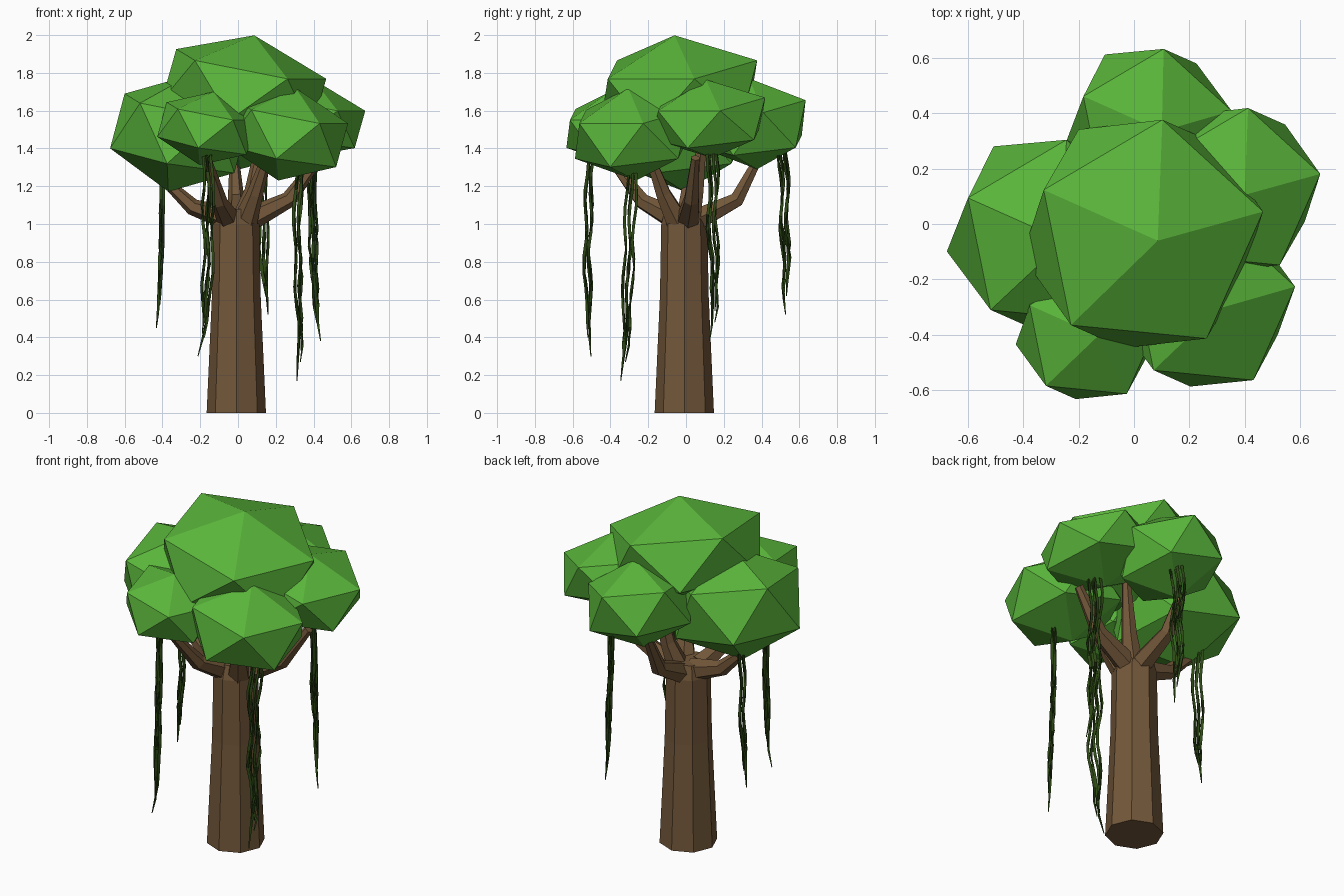
import bpy, bmesh, math, random
from mathutils import Vector

if "Cube" in bpy.data.objects:
    bpy.data.objects.remove(bpy.data.objects["Cube"])

random.seed(4)


def material(name, rgb):
    m = bpy.data.materials.new(name)
    m.diffuse_color = (*rgb, 1)
    m.use_nodes = True
    m.node_tree.nodes["Principled BSDF"].inputs["Base Color"].default_value = m.diffuse_color
    return m


BARK = material("bark brown", (0.17, 0.096, 0.042))
LEAF = material("leaf green", (0.101, 0.462, 0.043))
VINE = material("vine dark green", (0.025, 0.065, 0.007))


def finish(bm, name, mat):
    bmesh.ops.recalc_face_normals(bm, faces=bm.faces[:])
    me = bpy.data.meshes.new(name)
    bm.to_mesh(me)
    bm.free()
    me.materials.append(mat)
    ob = bpy.data.objects.new(name, me)
    bpy.context.collection.objects.link(ob)
    return ob


def add_tube(bm, points, radii, sides, spin=0.0):
    """Capped faceted tube through the points."""
    pts = [Vector(p) for p in points]
    rings = []
    for i, (p, r) in enumerate(zip(pts, radii)):
        t = (pts[min(i + 1, len(pts) - 1)] - pts[max(i - 1, 0)]).normalized()
        q = Vector((0, 0, 1)).rotation_difference(t)
        rings.append([bm.verts.new(p + q @ Vector((
            r * math.cos(spin + k * math.tau / sides),
            r * math.sin(spin + k * math.tau / sides), 0))) for k in range(sides)])
    for a, b in zip(rings, rings[1:]):
        for k in range(sides):
            n = (k + 1) % sides
            bm.faces.new((a[k], a[n], b[n], b[k]))
    bm.faces.new(rings[0][::-1])
    bm.faces.new(rings[-1])


# Foliage: flattened, slightly tilted icosahedra
TILT = Vector((0, 0, 1)).rotation_difference(Vector((0.19, -0.085, 1)).normalized())


def foliage(name, centre, radius, height):
    bm = bmesh.new()
    local = [(0, 0, 1), (0, 0, -1)]
    for z, start in ((0.447, 12), (-0.447, 48)):
        for k in range(5):
            a = math.radians(start + 72 * k)
            local.append((0.894 * math.cos(a), 0.894 * math.sin(a), z))
    for x, y, z in local:
        bm.verts.new(Vector(centre) + TILT @ Vector((x * radius, y * radius, z * height)))
    bmesh.ops.convex_hull(bm, input=bm.verts[:])
    finish(bm, name, LEAF)


foliage("foliage_top", (0.031, -0.036, 1.71), 0.478, 0.295)
foliage("foliage_left", (-0.31, -0.035, 1.48), 0.396, 0.315)
foliage("foliage_front_left", (-0.166, -0.388, 1.506), 0.285, 0.198)
foliage("foliage_front_right", (0.259, -0.285, 1.475), 0.352, 0.25)
foliage("foliage_right", (0.361, 0.123, 1.557), 0.343, 0.212)
foliage("foliage_back", (0.055, 0.356, 1.53), 0.323, 0.245)

# Trunk: tapered octagonal column
bm = bmesh.new()
add_tube(bm, [(-0.009, -0.009, z) for z in (0, 0.62, 1.0, 1.08)],
         (0.157, 0.129, 0.122, 0.1), 8)
finish(bm, "trunk", BARK)

# Branches: bent limbs reaching the foliage clumps
BRANCHES = {
    "left": [(-0.05, 0, 1.03), (-0.24, 0.0, 1.09), (-0.40, 0.01, 1.24)],
    "right": [(0.05, 0.01, 1.02), (0.27, 0.03, 1.13), (0.43, 0.05, 1.35)],
    "back": [(0, 0.05, 1.02), (-0.01, 0.27, 1.13), (-0.02, 0.39, 1.36)],
    "front_left": [(-0.05, -0.06, 1.03), (-0.1, -0.23, 1.12), (-0.16, -0.39, 1.33)],
    "front_right": [(0.04, -0.05, 1.02), (0.09, -0.12, 1.16), (0.16, -0.2, 1.38)],
    "upper": [(0.03, 0.02, 1.02), (0.08, 0.055, 1.18), (0.13, 0.09, 1.48)],
}
for side, path in BRANCHES.items():
    bm = bmesh.new()
    add_tube(bm, path, (0.065, 0.044, 0.024), 6)
    finish(bm, "branch_" + side, BARK)

# Hanging vines: flat bundles of wavy strands (plane angle, then centre line)
VINES = {
    "left": (90, [(-0.4, 0.05, 1.36), (-0.405, 0.05, 0.9), (-0.415, 0.05, 0.58), (-0.43, 0.05, 0.45)]),
    "front_left": (-45, [(-0.16, -0.505, 1.44), (-0.157, -0.523, 0.85),
                         (-0.175, -0.515, 0.45), (-0.21, -0.508, 0.3)]),
    "back": (125, [(0.125, 0.513, 1.44), (0.135, 0.525, 0.95), (0.145, 0.528, 0.68), (0.16, 0.53, 0.52)]),
    "front_right": (45, [(0.322, -0.285, 1.36), (0.312, -0.3, 0.9),
                         (0.33, -0.32, 0.32), (0.315, -0.345, 0.17)]),
    "right": (115, [(0.39, 0.145, 1.44), (0.395, 0.14, 1.0), (0.412, 0.155, 0.55), (0.44, 0.125, 0.38)]),
}
STEPS = 12


def along(line, z):
    """Point at height z on a centre line."""
    for a, b in zip(line, line[1:]):
        if z >= b[2] - 1e-6:
            break
    return Vector(a).lerp(Vector(b), (a[2] - z) / (a[2] - b[2]))


for side, (angle, line) in VINES.items():
    bm = bmesh.new()
    u = Vector((math.cos(math.radians(angle)), math.sin(math.radians(angle)), 0))
    v = Vector((-u.y, u.x, 0))
    top, low = line[0][2], line[-1][2]
    for s in range(4):
        end = low + (0.12, 0, 0.16, 0.1)[s]
        phase = random.uniform(0, 2.2)
        path, radii = [], []
        for i in range(STEPS + 1):
            t = i / STEPS
            z = top + (end - top) * t
            pull = 1 - 0.7 * t ** 5
            du = ((s - 1.5) * 0.018 + 0.011 * math.sin(z * 16 + phase)) * pull
            path.append(along(line, z) + u * du + v * (0.007 if s % 2 else -0.007) * pull)
            radii.append(0.0095 if t < 0.88 else 0.0095 * (1.05 - t) / 0.17)
        add_tube(bm, path, radii, 3, math.radians(angle + 30))
    finish(bm, "vine_" + side, VINE)
